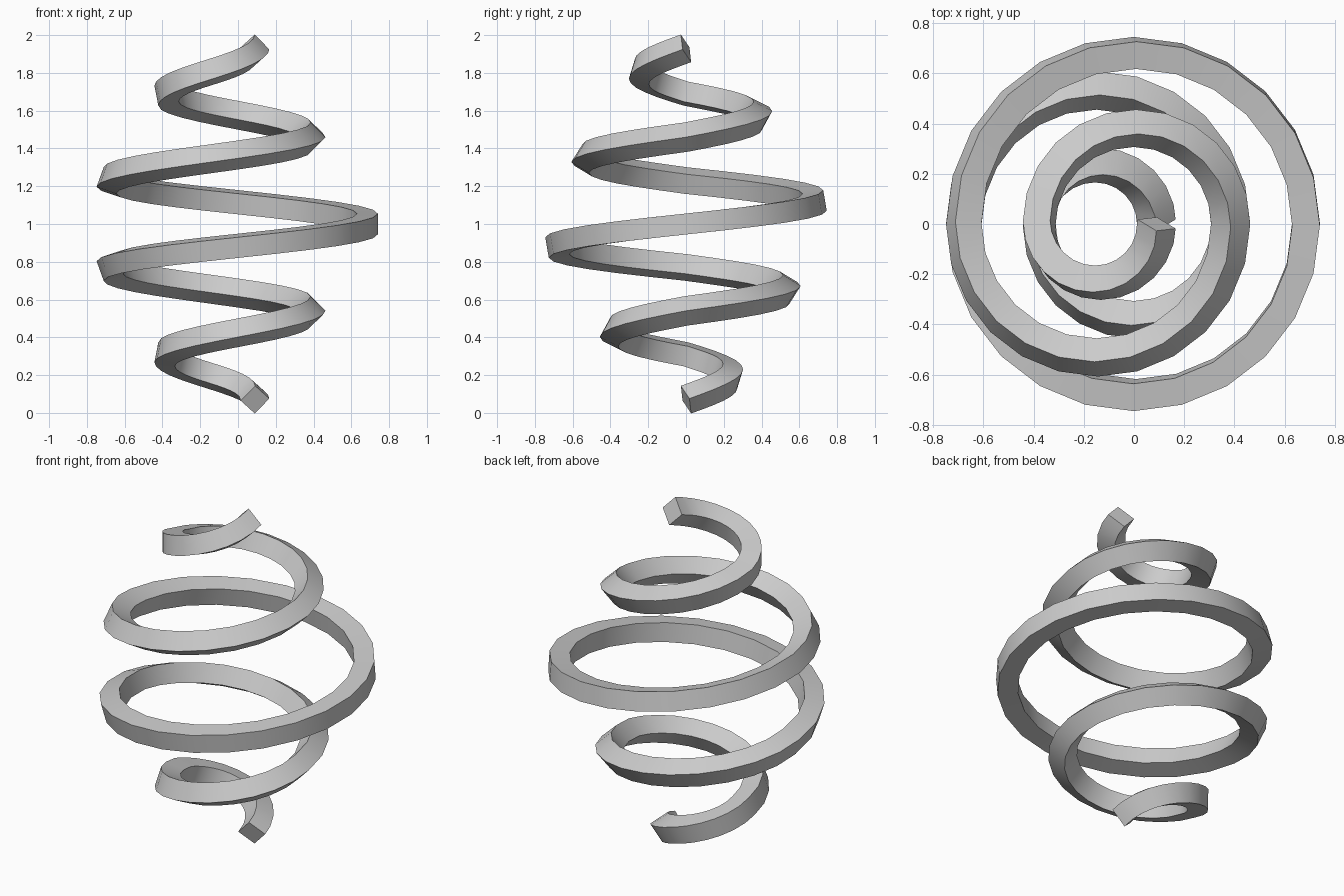
import bpy, bmesh
from math import pi, cos, sin, atan2
from mathutils import Vector

if "Cube" in bpy.data.objects:
    bpy.data.objects.remove(bpy.data.objects["Cube"])

STEPS = 12                 # straight pieces per half turn
HALF = 0.078               # half diagonal of the square wire
KNOTS = [0.09, -0.378, 0.385, -0.678, 0.685]   # x where each half turn ends


def lower_point(i):
    """Point on the lower half: half circles with alternating centres."""
    h = min(i // STEPS, 3)
    t = (i - h * STEPS) / STEPS
    a, b = KNOTS[h], KNOTS[h + 1]
    c, r = (a + b) / 2, (a - b) / 2
    q = 2 * i / STEPS      # quarter turns from the end
    z = 0.08 + 0.115 * q - 0.01 * max(0, 1 - q) ** 2
    return Vector((c + r * cos(pi * t), r * sin(pi * t), z))


# Centre line: lower half, then the same half turned over about the x axis
low = [lower_point(i) for i in range(4 * STEPS + 1)]
path = low + [Vector((p.x, -p.y, 2 - p.z)) for p in reversed(low[:-1])]
n, mid = len(path), 4 * STEPS

# Twist-free frames along the centre line
tangents = []
for i in range(n):
    a, b = max(i - 1, 0), min(i + 1, n - 1)
    if i == 0:
        b = 2
    if i == n - 1:
        a = n - 3
    tangents.append((path[b] - path[a]).normalized())
normal = Vector((1, 0, 0))
normal = (normal - tangents[0] * normal.dot(tangents[0])).normalized()
frames = []
for i, t in enumerate(tangents):
    if i:
        normal = tangents[i - 1].rotation_difference(t) @ normal
        normal = (normal - t * normal.dot(t)).normalized()
    frames.append((normal.copy(), t.cross(normal)))

# Turn the wire so that its faces are level and upright at mid height
offset = atan2(frames[mid][1].x, frames[mid][0].x) + pi / 4

# Square wire swept along the centre line
bm = bmesh.new()
rings = []
for p, (u, v) in zip(path, frames):
    angles = [offset + k * pi / 2 for k in range(4)]
    rings.append([bm.verts.new(p + HALF * (u * cos(a) + v * sin(a))) for a in angles])
for r0, r1 in zip(rings, rings[1:]):
    for k in range(4):
        j = (k + 1) % 4
        bm.faces.new((r0[k], r0[j], r1[j], r1[k]))
bm.faces.new(rings[0])
bm.faces.new(rings[-1])
bmesh.ops.recalc_face_normals(bm, faces=bm.faces)

mesh = bpy.data.meshes.new("spring")
bm.to_mesh(mesh)
bm.free()
spring = bpy.data.objects.new("spring", mesh)
bpy.context.collection.objects.link(spring)
bpy.context.view_layer.objects.active = spring
spring.select_set(True)
bpy.ops.object.shade_smooth_by_angle(angle=pi / 6)
